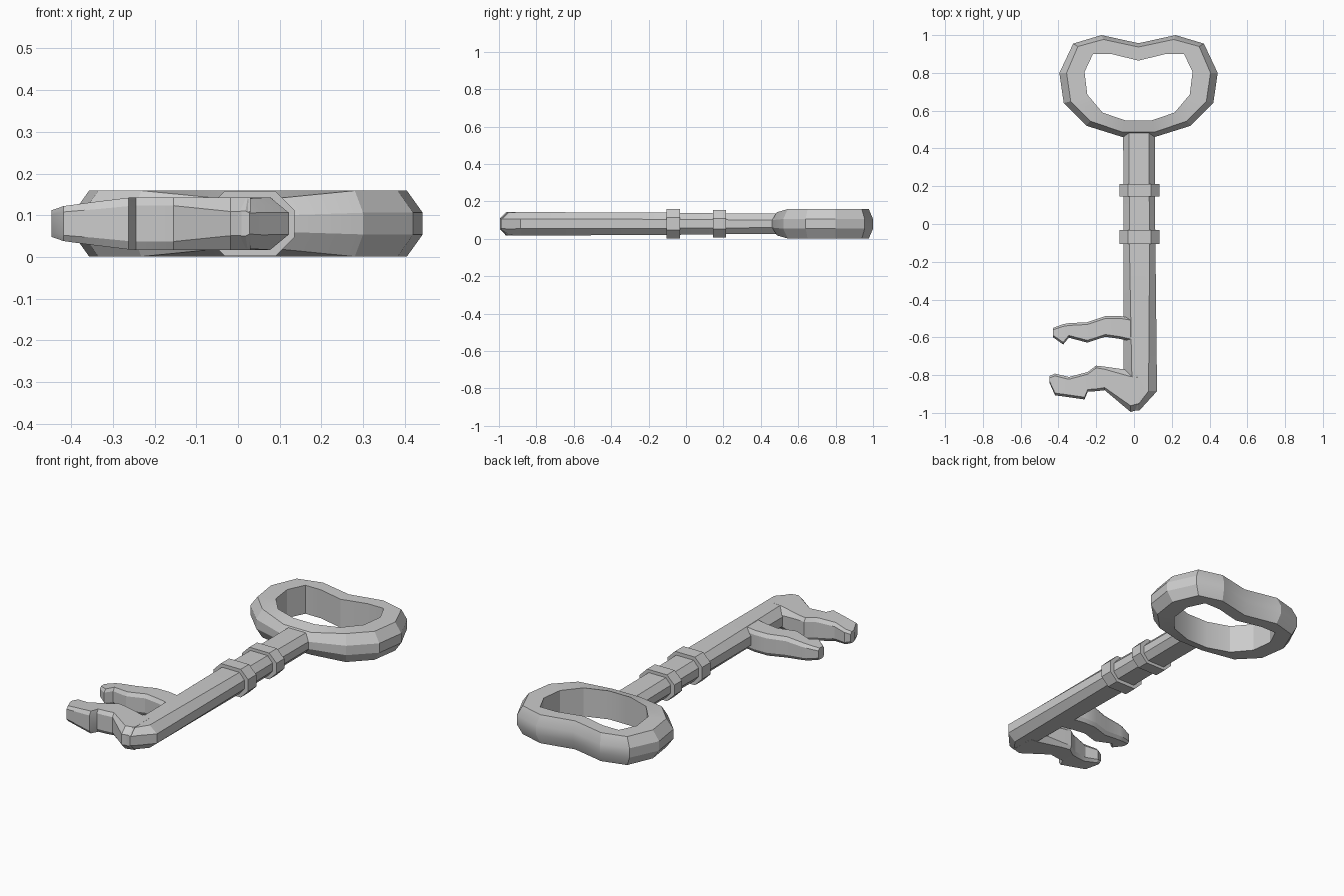
import bpy, bmesh, math

if "Cube" in bpy.data.objects:
    bpy.data.objects.remove(bpy.data.objects["Cube"])

MID = 0.08      # height of the key's central plane
CX = 0.024      # x of the bow's mirror line


def loft(name, rings, closed=False):
    """Skin equal-length rings; closed joins last to first, otherwise cap the ends."""
    bm = bmesh.new()
    vs = [[bm.verts.new(p) for p in r] for r in rings]
    n, m = len(vs), len(vs[0])
    for i in range(n if closed else n - 1):
        a, b = vs[i], vs[(i + 1) % n]
        for j in range(m):
            k = (j + 1) % m
            bm.faces.new((a[j], a[k], b[k], b[j]))
    if not closed:
        bm.faces.new(vs[0])
        bm.faces.new(vs[-1])
    bmesh.ops.recalc_face_normals(bm, faces=bm.faces)
    me = bpy.data.meshes.new(name)
    bm.to_mesh(me)
    bm.free()
    ob = bpy.data.objects.new(name, me)
    bpy.context.collection.objects.link(ob)
    bpy.context.view_layer.objects.active = ob
    bpy.ops.object.select_all(action='DESELECT')
    ob.select_set(True)
    bpy.ops.object.shade_smooth_by_angle(angle=math.radians(25))
    return ob


def octagon(a0, a1, h, ca, cz):
    """Chamfered rectangle from a0 to a1, half-height h around MID."""
    return [(a0 + ca, MID - h), (a1 - ca, MID - h), (a1, MID - h + cz), (a1, MID + h - cz),
            (a1 - ca, MID + h), (a0 + ca, MID + h), (a0, MID + h - cz), (a0, MID - h + cz)]


def along_y(name, sections):
    return loft(name, [[(a, y, z) for a, z in octagon(*s)] for y, *s in sections])


def along_x(name, sections):
    return loft(name, [[(x, a, z) for a, z in octagon(*s)] for x, *s in sections])


# Bow: pairs of outer rim, top edge and inner edge points for the right half
outer = [(0.022, .957), (.22, 1.0), (.37, .955), (.443, .80), (.42, .64), (.30, .52), (.108, .46)]
top = [(0.022, .937), (.21, .977), (.345, .94), (.405, .80), (.383, .65), (.28, .545), (.108, .486)]
inner = [(0.022, .865), (.168, .90), (.265, .90), (.31, .805), (.295, .685), (.215, .59), (.09, .547)]
half = []
for i, (o, t, n) in enumerate(zip(outer, top, inner)):
    ht, hm = (.062, .02) if i == 6 else (.079, .026)
    half.append([(*n, MID - .079), (*n, MID + .079), (*t, MID + ht),
                 (*o, MID + hm), (*o, MID - hm), (*t, MID - ht)])
mirrored = [[(2 * CX - x, y, z) for x, y, z in r] for r in half[:0:-1]]
half[0] = [(CX, y, z) for _, y, z in half[0]]
loft("bow", half + mirrored, closed=True)

# Octagonal shaft with a tapered tip
along_y("shaft", [
    (.51, -.058, .110, .054, .03, .034),
    (.18, -.055, .110, .056, .03, .034),
    (-.07, -.055, .113, .059, .03, .035),
    (-.885, -.055, .122, .063, .045, .037),
    (-.955, -.03, .058, .060, .035, .033),
    (-.988, -.022, .028, .030, .01, .005)])

# Two collars
for name, y0, y1, h in (("upper_collar", .145, .213, .073), ("lower_collar", -.105, -.032, .078)):
    along_y(name, [(y, -.077, .135, h, .045, .045) for y in (y0, y1)])

# End tooth, merging into the tip: x, y low, y high, half-height, chamfers
along_x("end_tooth", [
    (-.447, -.842, -.805, .032, .01, .012),
    (-.418, -.907, -.792, .042, .012, .014),
    (-.345, -.917, -.81, .052, .012, .018),
    (-.262, -.929, -.788, .062, .012, .02),
    (-.245, -.888, -.783, .063, .012, .02),
    (-.200, -.885, -.75, .063, .012, .02),
    (-.155, -.88, -.755, .063, .014, .02),
    (-.018, -.995, -.775, .063, .033, .034),
    (.03, -.982, -.78, .063, .033, .034)])

# Inner tooth
along_x("inner_tooth", [
    (-.428, -.60, -.55, .032, .01, .012),
    (-.375, -.638, -.53, .044, .012, .016),
    (-.345, -.602, -.525, .048, .012, .018),
    (-.247, -.628, -.52, .058, .012, .02),
    (-.152, -.597, -.488, .06, .012, .02),
    (-.075, -.608, -.487, .06, .012, .02),
    (0, -.625, -.50, .06, .012, .02)])
